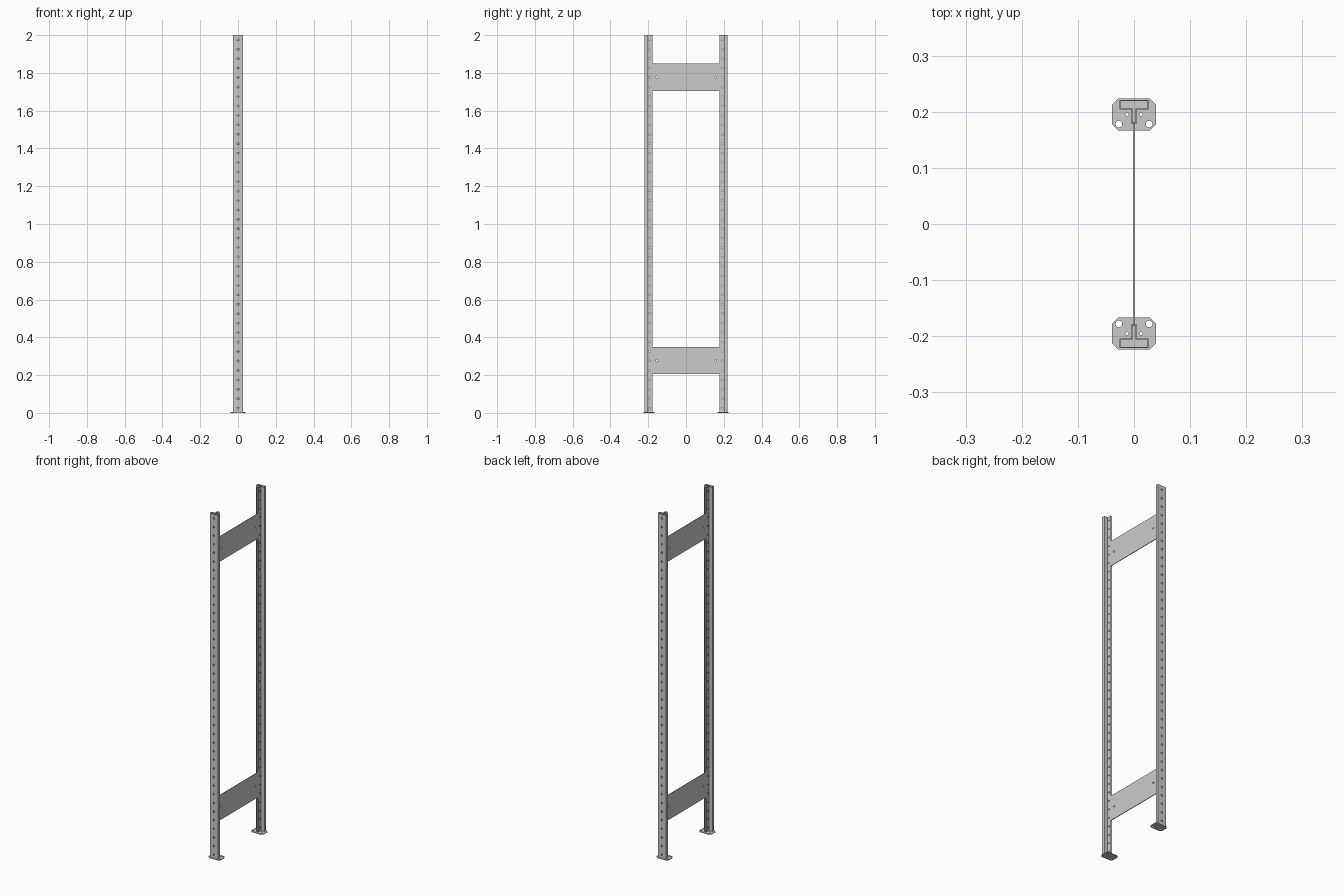
import bpy, bmesh
from mathutils import Matrix, Vector

if "Cube" in bpy.data.objects:
    bpy.data.objects.remove(bpy.data.objects["Cube"], do_unlink=True)

steel = bpy.data.materials.new("light_grey_steel")
steel.use_nodes = True
GREY = (0.6, 0.6, 0.6, 1)
steel.diffuse_color = GREY
steel.node_tree.nodes["Principled BSDF"].inputs["Base Color"].default_value = GREY


def add_object(name, bm):
    bmesh.ops.recalc_face_normals(bm, faces=bm.faces[:])
    mesh = bpy.data.meshes.new(name)
    bm.to_mesh(mesh)
    bm.free()
    mesh.materials.append(steel)
    obj = bpy.data.objects.new(name, mesh)
    bpy.context.collection.objects.link(obj)
    return obj


def extrude_outline(name, outline, z0, z1):
    bm = bmesh.new()
    face = bm.faces.new([bm.verts.new((x, y, z0)) for x, y in outline])
    grown = bmesh.ops.extrude_face_region(bm, geom=[face])["geom"]
    verts = [v for v in grown if isinstance(v, bmesh.types.BMVert)]
    bmesh.ops.translate(bm, verts=verts, vec=(0, 0, z1 - z0))
    return add_object(name, bm)


def drill(obj, holes):
    """Cut round holes, each given as (centre, axis, radius, length)."""
    bm = bmesh.new()
    for centre, axis, radius, length in holes:
        turn = Vector((0, 0, 1)).rotation_difference(Vector(axis)).to_matrix().to_4x4()
        bmesh.ops.create_cone(bm, cap_ends=True, segments=12, radius1=radius, radius2=radius,
                              depth=length, matrix=Matrix.Translation(centre) @ turn)
    cutter = add_object("hole_cutter", bm)
    cutter.hide_render = True
    mod = obj.modifiers.new("holes", "BOOLEAN")
    mod.operation = "DIFFERENCE"
    mod.solver = "EXACT"
    mod.object = cutter
    bpy.context.view_layer.update()
    cut = obj.evaluated_get(bpy.context.evaluated_depsgraph_get())
    mesh = bpy.data.meshes.new_from_object(cut)
    obj.modifiers.clear()
    obj.data = mesh
    bpy.data.objects.remove(cutter, do_unlink=True)


X, Y, Z = (1, 0, 0), (0, 1, 0), (0, 0, 1)

# Folded sheet section: wide face, short sides, return lips and a double web
outer = [(0.0045, 0.178), (0.0045, 0.204), (0.026, 0.204), (0.026, 0.221)]
inner = [(0.0025, 0.178), (0.0025, 0.206), (0.024, 0.206), (0.024, 0.219)]


def mirrored(points):
    return [(-x, y) for x, y in points]


section = outer + mirrored(outer)[::-1] + mirrored(inner) + inner[::-1]

# Foot plate with clipped corners
W, Y0, Y1, C = 0.039, 0.167, 0.224, 0.011
half = [(W - C, Y0), (W, Y0 + C), (W, Y1 - C), (W - C, Y1)]
plate = half + mirrored(half)[::-1]

for side, s in (("front", -1), ("back", 1)):
    post = extrude_outline(side + "_post", [(x, s * y) for x, y in section], 0.004, 2)
    holes = [((0, s * 0.22, 0.025 + 0.05 * i), Y, 0.005, 0.01) for i in range(40)]
    holes += [((0, s * 0.192, 0.025 + 0.05 * i), X, 0.004, 0.03) for i in range(40)]
    drill(post, holes)

    foot = extrude_outline(side + "_foot_plate", [(x, s * y) for x, y in plate], 0, 0.004)
    holes = []
    for m in (-1, 1):
        holes.append(((m * 0.027, s * 0.178, 0.002), Z, 0.006, 0.02))
        holes.append(((m * 0.0125, s * 0.195, 0.002), Z, 0.003, 0.02))
    drill(foot, holes)

# Flat tie panels slotted between the post webs
T, E = 0.002, 0.182
for name, z in (("lower_tie_panel", 0.205), ("upper_tie_panel", 1.705)):
    panel = extrude_outline(name, [(-T, -E), (T, -E), (T, E), (-T, E)], z, z + 0.145)
    drill(panel, [((0, s * 0.155, z + 0.0725), X, 0.005, 0.02) for s in (-1, 1)])
